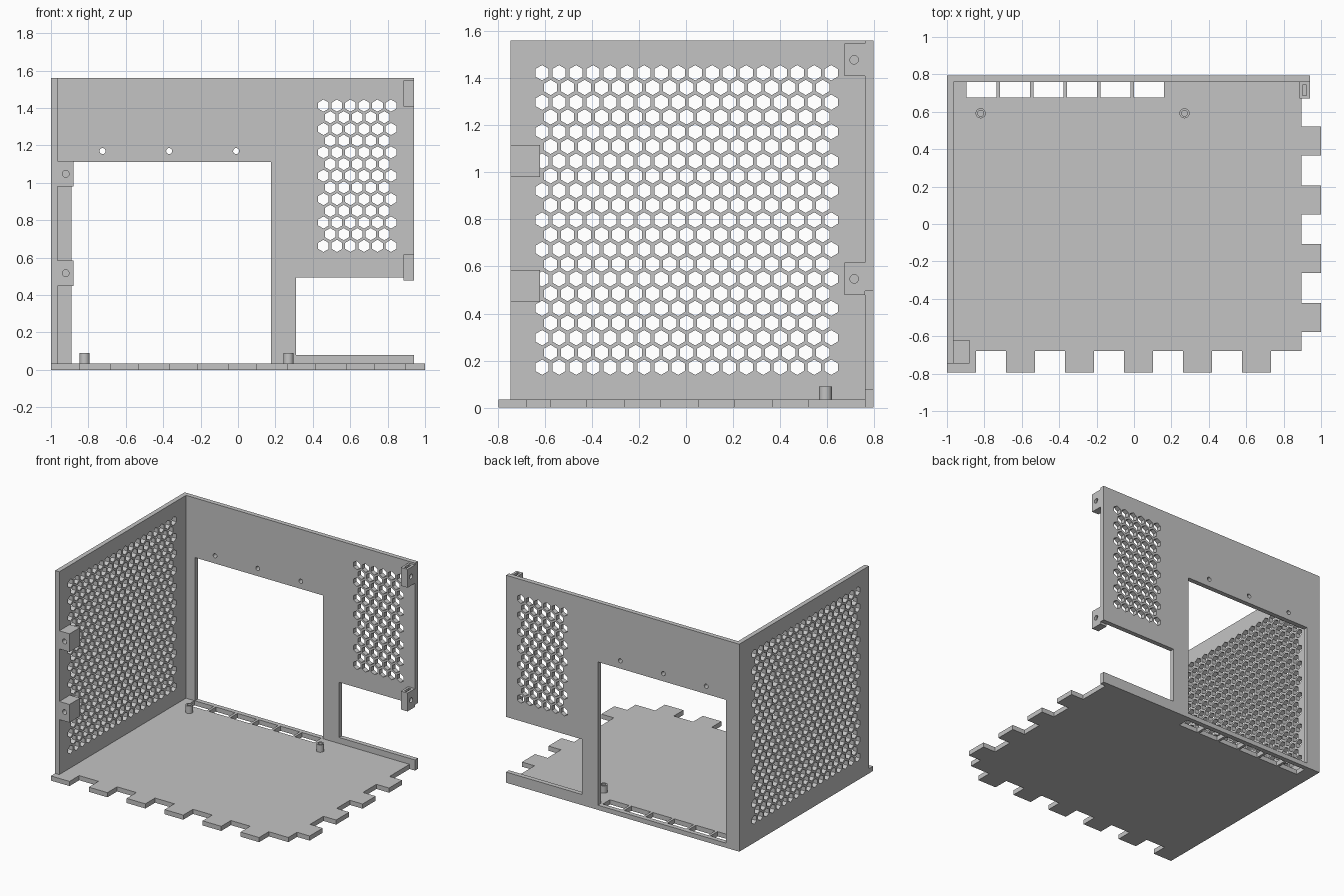
import bpy
import math
from mathutils import Matrix

cube = bpy.data.objects.get("Cube")
if cube:
    bpy.data.objects.remove(cube, do_unlink=True)

grey = bpy.data.materials.new("plain grey")
grey.use_nodes = True
grey.diffuse_color = (0.55, 0.55, 0.55, 1)
grey.node_tree.nodes["Principled BSDF"].inputs["Base Color"].default_value = (0.55, 0.55, 0.55, 1)

T = 0.035                    # sheet thickness
LEFT, BACK, RIGHT = -1.0, 0.795, 1.0
FRONT = -0.795
IN_X, IN_Y = LEFT + T, BACK - T
TOP = 1.56

# Columns give the world directions of the plate's u, v and thickness axes
PLANES = {
    "xy": Matrix(((1, 0, 0), (0, 1, 0), (0, 0, 1))),
    "xz": Matrix(((1, 0, 0), (0, 0, -1), (0, 1, 0))),
    "yz": Matrix(((0, 0, 1), (1, 0, 0), (0, 1, 0))),
}


def plate(name, plane, loops, low, high):
    """Flat sheet: first loop is the outline, the rest are holes."""
    curve = bpy.data.curves.new(name, "CURVE")
    curve.dimensions = "2D"
    curve.fill_mode = "BOTH"
    curve.extrude = (high - low) / 2
    for loop in loops:
        spline = curve.splines.new("POLY")
        spline.points.add(len(loop) - 1)
        for point, (u, v) in zip(spline.points, loop):
            point.co = (u, v, 0, 1)
        spline.use_cyclic_u = True
    temp = bpy.data.objects.new(name + " profile", curve)
    bpy.context.collection.objects.link(temp)
    graph = bpy.context.evaluated_depsgraph_get()
    mesh = bpy.data.meshes.new_from_object(temp.evaluated_get(graph))
    bpy.data.objects.remove(temp, do_unlink=True)

    axes = PLANES[plane]
    sign = -1 if plane == "xz" else 1
    shift = axes.col[2] * sign * (low + high) / 2
    mesh.transform(Matrix.Translation(shift) @ axes.to_4x4())
    mesh.materials.clear()
    mesh.materials.append(grey)
    obj = bpy.data.objects.new(name, mesh)
    bpy.context.collection.objects.link(obj)
    bpy.ops.object.select_all(action="DESELECT")
    obj.select_set(True)
    bpy.context.view_layer.objects.active = obj
    bpy.ops.object.shade_smooth_by_angle(angle=math.radians(32))
    return obj


def rect(u0, v0, u1, v1):
    return [(u0, v0), (u1, v0), (u1, v1), (u0, v1)]


def ring(u, v, r, n=20):
    """Regular polygon with a corner pointing up."""
    return [(u + r * math.sin(2 * math.pi * i / n), v + r * math.cos(2 * math.pi * i / n))
            for i in range(n)]


def honeycomb(u0, v0, columns, rows):
    """Staggered hexagons; odd rows are one shorter."""
    step = 0.0722
    return [ring(u0 + step * (c + 0.5 * (r % 2)), v0 + 0.0625 * r, 0.0325, 6)
            for r in range(rows) for c in range(columns - r % 2)]


# Floor: finger teeth on the front and +x edges, vent notches along the back
tooth, pitch = 0.155, 0.3155
edge_x, edge_y = 0.895, -0.68
floor = [(IN_X, IN_Y), (IN_X, -0.745), (LEFT, -0.745), (LEFT, FRONT),
         (LEFT + tooth, FRONT), (LEFT + tooth, edge_y)]
for i in range(1, 6):
    x = LEFT + pitch * i
    floor += [(x, edge_y), (x, FRONT), (x + tooth, FRONT), (x + tooth, edge_y)]
floor.append((edge_x, edge_y))
for i in range(4):
    y = -0.577 + 0.3145 * i
    floor += [(edge_x, y), (RIGHT, y), (RIGHT, y + tooth), (edge_x, y + tooth)]
floor.append((edge_x, IN_Y))
for i in reversed(range(6)):
    x = -0.895 + 0.179 * i
    floor += [(x + 0.16, IN_Y), (x + 0.16, 0.676), (x, 0.676), (x, IN_Y)]
plate("floor", "xy", [floor], 0, T)

# Back wall: side cut-out, large opening, screw holes and vent
wall_end = 0.94
back = [(LEFT, 0), (wall_end, 0), (wall_end, 0.08), (0.31, 0.08),
        (0.31, 0.495), (wall_end, 0.495), (wall_end, TOP), (LEFT, TOP)]
holes = [rect(-0.89, T, 0.177, 1.112)]
holes += [ring(x, 1.17, 0.016) for x in (-0.724, -0.368, -0.01)]
holes += honeycomb(0.457, 0.663, 6, 13)
plate("back_wall", "xz", [back] + holes, IN_Y, BACK)

# Side wall with full honeycomb vent
plate("side_wall", "yz", [rect(-0.745, 0, IN_Y, TOP)] + honeycomb(-0.611, 0.172, 18, 21),
      LEFT, IN_X)

# Side wall screw tabs with blind holes facing the front
for label, z in (("lower", 0.517), ("upper", 1.048)):
    outline = rect(IN_X, z - 0.068, -0.88, z + 0.068)
    plate(label + "_side_tab_face", "xz", [outline, ring(-0.921, z, 0.018)], -0.745, -0.68)
    plate(label + "_side_tab_body", "xz", [outline], -0.68, -0.62)

# Back wall screw tabs: drilled outer face, nut slot open at the top, solid inner face
for label, z in (("lower", 0.547), ("upper", 1.477)):
    y0, low, high = 0.672, z - 0.069, z + 0.069
    outline = rect(y0, low, IN_Y, high)
    slot = [(y0, low), (IN_Y, low), (IN_Y, high), (0.743, high), (0.743, z - 0.03),
            (0.688, z - 0.03), (0.688, high), (y0, high)]
    plate(label + "_back_tab_outer", "yz", [outline, ring(0.714, z, 0.018)], 0.921, wall_end)
    plate(label + "_back_tab_slot", "yz", [slot], 0.901, 0.921)
    plate(label + "_back_tab_inner", "yz", [outline], 0.884, 0.901)

# Hollow standoffs on the floor
for label, x in (("right", -0.82), ("left", 0.27)):
    plate(label + "_standoff", "xy", [ring(x, 0.592, 0.027, 28), ring(x, 0.592, 0.016, 28)],
          T, 0.09)
